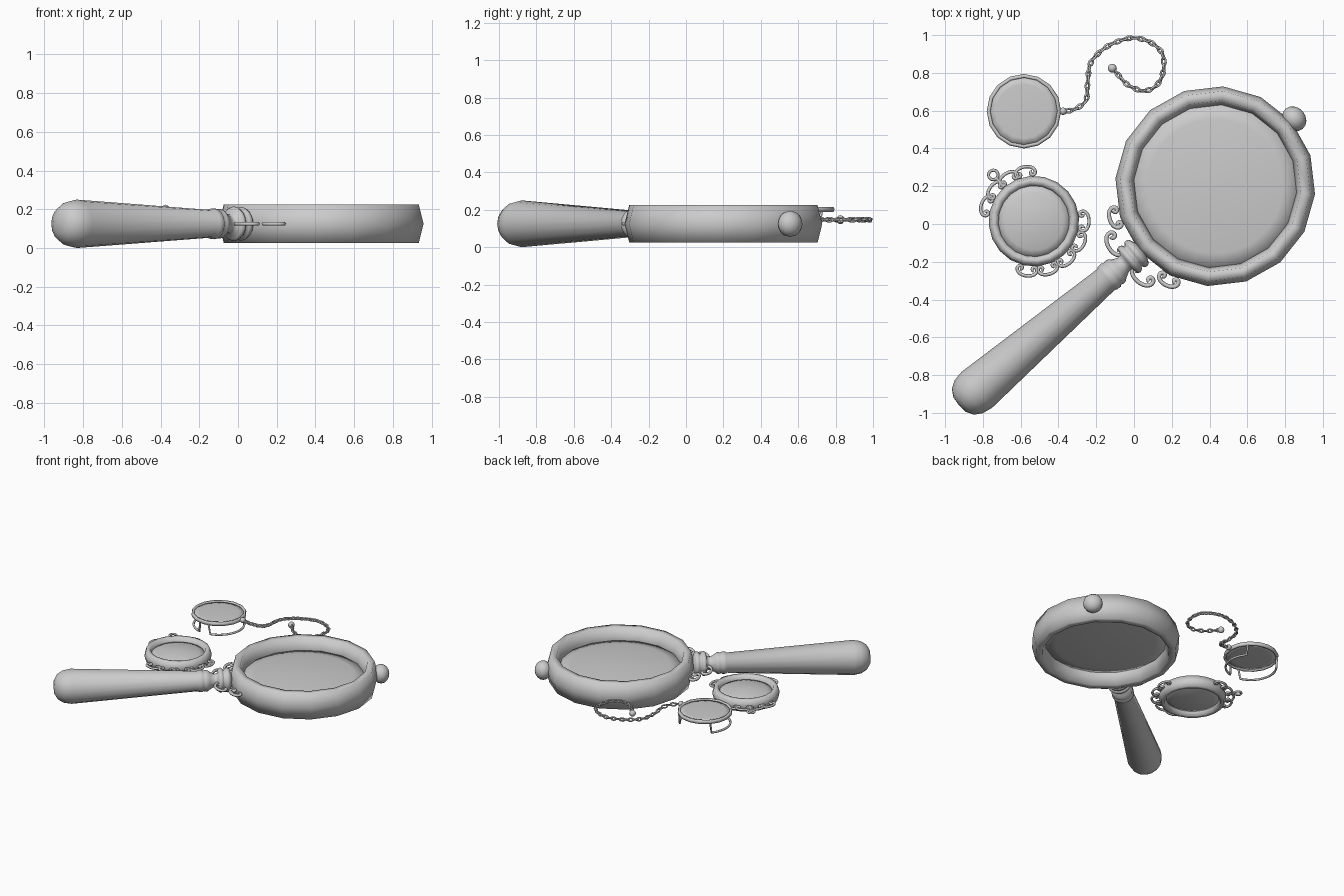
import bpy, bmesh
from math import sin, cos, pi, radians, atan2
from mathutils import Vector, Matrix

if "Cube" in bpy.data.objects:
    bpy.data.objects.remove(bpy.data.objects["Cube"])


def finish(name, bm):
    bmesh.ops.remove_doubles(bm, verts=bm.verts, dist=1e-5)
    bmesh.ops.recalc_face_normals(bm, faces=bm.faces)
    me = bpy.data.meshes.new(name)
    bm.to_mesh(me)
    bm.free()
    me.shade_smooth()
    ob = bpy.data.objects.new(name, me)
    bpy.context.collection.objects.link(ob)
    return ob


def lathe(name, profile, mat, n=16, closed=False):
    """Revolve (radius, height) points about the local z axis."""
    bm = bmesh.new()
    rings = [[bm.verts.new(mat @ Vector((r * cos(2 * pi * i / n), r * sin(2 * pi * i / n), h)))
              for i in range(n)] for r, h in profile]
    pairs = list(zip(rings, rings[1:])) + ([(rings[-1], rings[0])] if closed else [])
    for a, b in pairs:
        for i in range(n):
            j = (i + 1) % n
            bm.faces.new((a[i], a[j], b[j], b[i]))
    return finish(name, bm)


def hex_rim(R, r, h):
    return [(R + r * cos(pi * k / 3), h / sin(pi / 3) * sin(pi * k / 3)) for k in range(6)]


def lens(R, sag, edge):
    half = [(R * k / 5, edge + sag * (1 - (k / 5) ** 2)) for k in range(6)]
    return half + [(r, -z) for r, z in reversed(half)]


def wire(name, pts, radius, cyclic=False):
    cu = bpy.data.curves.new(name, 'CURVE')
    cu.dimensions = '3D'
    cu.bevel_depth = radius
    cu.bevel_resolution = 1
    cu.use_fill_caps = True
    sp = cu.splines.new('POLY')
    sp.points.add(len(pts) - 1)
    for p, q in zip(sp.points, pts):
        p.co = (*q, 1)
    sp.use_cyclic_u = cyclic
    ob = bpy.data.objects.new(name, cu)
    bpy.context.collection.objects.link(ob)
    return ob


def arc(c, R, a0, a1, z, n=20):
    return [(c[0] + R * cos(radians(a0 + (a1 - a0) * i / n)),
             c[1] + R * sin(radians(a0 + (a1 - a0) * i / n)), z) for i in range(n + 1)]


def scroll(name, c, R, ang, size, radius, z):
    """C-scroll bulging outward with both ends curled, set at angle ang on a rim."""
    half, x, y, n = [(0, 0)], 0, 0, 26
    for i in range(n):
        s = (i + .5) / n
        th = 1.3 * s + 5.2 * s ** 3
        x += cos(th) / n
        y -= sin(th) / n
        half.append((x, y))
    w = max(p[0] for p in half)
    pts = [(-p[0], p[1]) for p in reversed(half[1:])] + half
    k, a = size / (2 * w), radians(ang)
    out, tan = Vector((cos(a), sin(a), 0)), Vector((-sin(a), cos(a), 0))
    base = Vector((c[0], c[1], z))
    wire(name, [base + out * (R + q * k) + tan * p * k for p, q in pts], radius)


# Magnifier: rim, lens, handle with collars, end knob
C, ZC, ANG = (.43, .20), .125, 40.5
place = Matrix.Translation((*C, ZC)) @ Matrix.Rotation(radians(ANG), 4, 'Z')
lathe("magnifier_rim", hex_rim(.48, .05, .1), place, 16, True)
lathe("magnifier_lens", lens(.445, .03, .006), place, 32)
back = place @ Matrix.Rotation(radians(-90), 4, 'Y')
lathe("magnifier_handle", [
    (0, 1.785), (.05, 1.78), (.09, 1.757), (.115, 1.715), (.125, 1.66), (.072, .76)] + [
    (.078, .752), (.080, .725), (.073, .717), (.077, .705), (.077, .69), (.062, .67),
    (.047, .64), (.05, .618), (.082, .61), (.09, .595), (.082, .58), (.07, .572),
    (.085, .56), (.088, .545), (.08, .53), (0, .50)], back)
front = place @ Matrix.Rotation(radians(90), 4, 'Y') @ Matrix.Translation((0, 0, .55))
lathe("rim_knob", [(.07 * sin(pi * k / 8), .06 * cos(pi * k / 8)) for k in range(9)], front)
for s in (-1, 1):
    scroll("handle_scroll_outer", C, .585, ANG + 180 + s * 23, .11, .011, ZC)
    scroll("handle_scroll_inner", C, .65, ANG + 180 + s * 10.5, .13, .011, ZC)

# Small framed lens with scroll border and hanging loop
L, ZL = (-.53, .015), .112
place = Matrix.Translation((*L, ZL)) @ Matrix.Rotation(radians(131), 4, 'Z')
lathe("small_frame", hex_rim(.212, .028, .045), place, 20, True)
lathe("small_lens", lens(.192, .03, .012), place, 24)
for a in (-98, -73.5, -49, -24.5, 0, 100, 121, 141, 162):
    scroll("frame_scroll", L, .292, a, .105, .009, ZL)
wire("hanging_loop", arc((-.745, .26), .025, 0, 342, ZL, 19), .008, True)
wire("loop_stem", [(-.727, .24, ZL), (-.69, .197, ZL)], .01)

# Eyeglass: rim, lens, gallery wires, chain stud
M, ZM = (-.583, .597), .202
place = Matrix.Translation((*M, ZM))
lathe("eyeglass_rim", [(.197, 0), (.192, .014), (.180, .014), (.176, 0), (.180, -.014), (.192, -.014)],
      place, 16, True)
lathe("eyeglass_lens", lens(.18, .006, .004), place, 16)
for a0, a1 in ((140, 255), (285, 400)):
    low = arc(M, .18, a0, a1, .115)
    top = [arc(M, .186, a, a, ZM, 1)[0] for a in (a0 - 4, a1 + 4)]
    wire("gallery_wire", [top[0]] + low + [top[1]], .008)
stud = Matrix.Translation((-.375, .597, ZM)) @ Matrix.Rotation(pi / 2, 4, 'Y')
lathe("chain_stud", [(0, -.018), (.015, -.015), (.022, 0), (.015, .015), (0, .018)], stud, 10)

# Chain: smooth path sampled at even steps, alternating oval links
keys = [(-.43, .59), (-.365, .597), (-.31, .61), (-.255, .655), (-.245, .75), (-.23, .85), (-.17, .92),
        (-.09, .965), (0, .985), (.09, .96), (.15, .9), (.155, .81), (.12, .735), (.05, .705),
        (-.03, .735), (-.08, .785), (-.115, .825), (-.14, .85)]
path = []
for p0, p1, p2, p3 in zip(*[[Vector(q) for q in keys[i:]] for i in range(4)]):
    for i in range(20):
        t = i / 20
        path.append(.5 * (2 * p1 + (p2 - p0) * t + (2 * p0 - 5 * p1 + 4 * p2 - p3) * t * t
                          + (3 * p1 - p0 - 3 * p2 + p3) * t ** 3))
bm = bmesh.new()
travel, count = 0, 0
for a, b in zip(path, path[1:]):
    travel += (b - a).length
    if travel < (count + .6) * .031:
        continue
    z = .147 + .053 * max(0, 1 - travel / .2)
    m = (Matrix.Translation((b.x, b.y, z)) @ Matrix.Rotation(atan2(b.y - a.y, b.x - a.x), 4, 'Z')
         @ Matrix.Rotation(pi / 2 * (count % 2) + .3, 4, 'X'))
    n, k = 10, 5
    grid = [[bm.verts.new(m @ Vector(((.0165 + .006 * cos(v)) * cos(u) + .004 * cos(u),
                                      (.0105 + .006 * cos(v)) * sin(u), .006 * sin(v))))
             for v in [2 * pi * j / k for j in range(k)]] for u in [2 * pi * i / n for i in range(n)]]
    for i in range(n):
        for j in range(k):
            i2, j2 = (i + 1) % n, (j + 1) % k
            bm.faces.new((grid[i][j], grid[i2][j], grid[i2][j2], grid[i][j2]))
    count += 1
chain = finish("chain_links", bm)
end = Matrix.Translation((-.115, .825, .147))
lathe("chain_end_bead", [(.024 * sin(pi * k / 6), .024 * cos(pi * k / 6)) for k in range(7)], end, 10)
